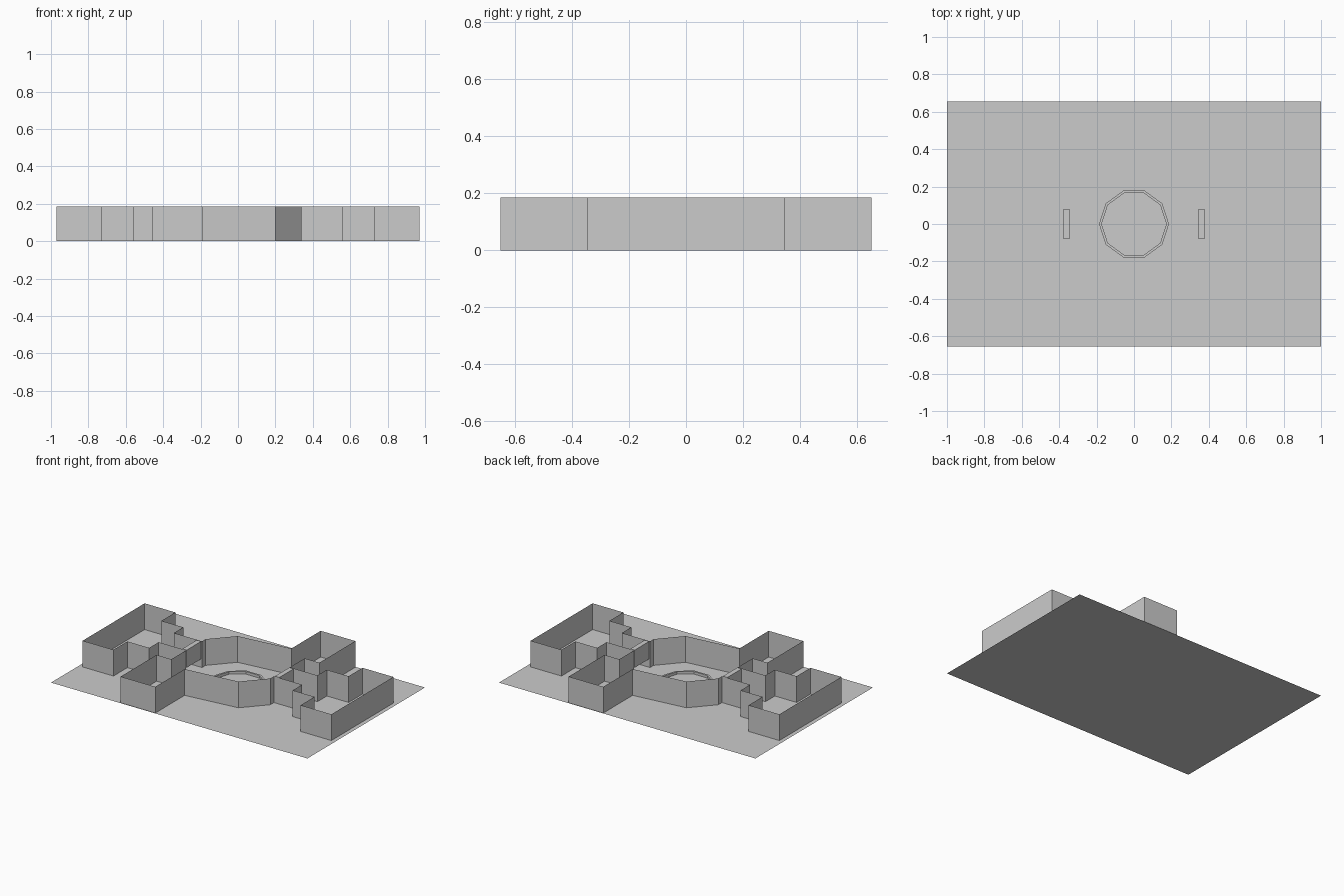
import bpy, bmesh
from math import cos, sin, pi

if "Cube" in bpy.data.objects:
    bpy.data.objects.remove(bpy.data.objects["Cube"])

H = 0.185  # wall height

def make(name, build):
    bm = bmesh.new()
    build(bm)
    me = bpy.data.meshes.new(name)
    bm.to_mesh(me)
    bm.free()
    ob = bpy.data.objects.new(name, me)
    bpy.context.collection.objects.link(ob)
    return ob

# thin ground sheet
def ground(bm):
    bm.faces.new([bm.verts.new((x, y, 0)) for x, y in
                  ((-1, -.655), (1, -.655), (1, .655), (-1, .655))])
make("ground", ground)

# half of the floor plan outline; the other half is the same turned by 180 degrees
half = [(-.97, .345), (-.97, -.345), (-.73, -.345), (-.73, -.19), (-.56, -.19),
        (-.56, -.085), (-.345, -.085), (-.345, -.25), (-.46, -.25), (-.46, -.65),
        (-.19, -.65), (-.19, -.323), (.2, -.28), (.34, -.125), (.34, -.085),
        (.56, -.085), (.56, -.19), (.73, -.19), (.73, -.345)]
plan = half + [(-x, -y) for x, y in half]

# single-sheet walls
def walls(bm):
    low = [bm.verts.new((x, y, 0)) for x, y in plan]
    top = [bm.verts.new((x, y, H)) for x, y in plan]
    n = len(plan)
    for i in range(n):
        j = (i + 1) % n
        bm.faces.new((low[i], low[j], top[j], top[i]))
make("walls", walls)

# lintels over the two passages
for side, sx in (("left", -1), ("right", 1)):
    def lintel(bm):
        bmesh.ops.create_cube(bm, size=1)
        for v in bm.verts:
            v.co = (sx * .361 + v.co.x * .034, v.co.y * .16, .123 + v.co.z * .124)
    make("lintel_" + side, lintel)

# low ten-sided rim in the middle of the hall
def rim(bm):
    n = 10
    prof = [(.187, 0), (.187, .018), (.173, .018), (.173, 0)]
    rings = [[bm.verts.new((r * cos(2 * pi * i / n), r * sin(2 * pi * i / n), z))
              for i in range(n)] for r, z in prof]
    for a, b in zip(rings, rings[1:]):
        for i in range(n):
            j = (i + 1) % n
            bm.faces.new((a[i], a[j], b[j], b[i]))
make("pool_rim", rim)
